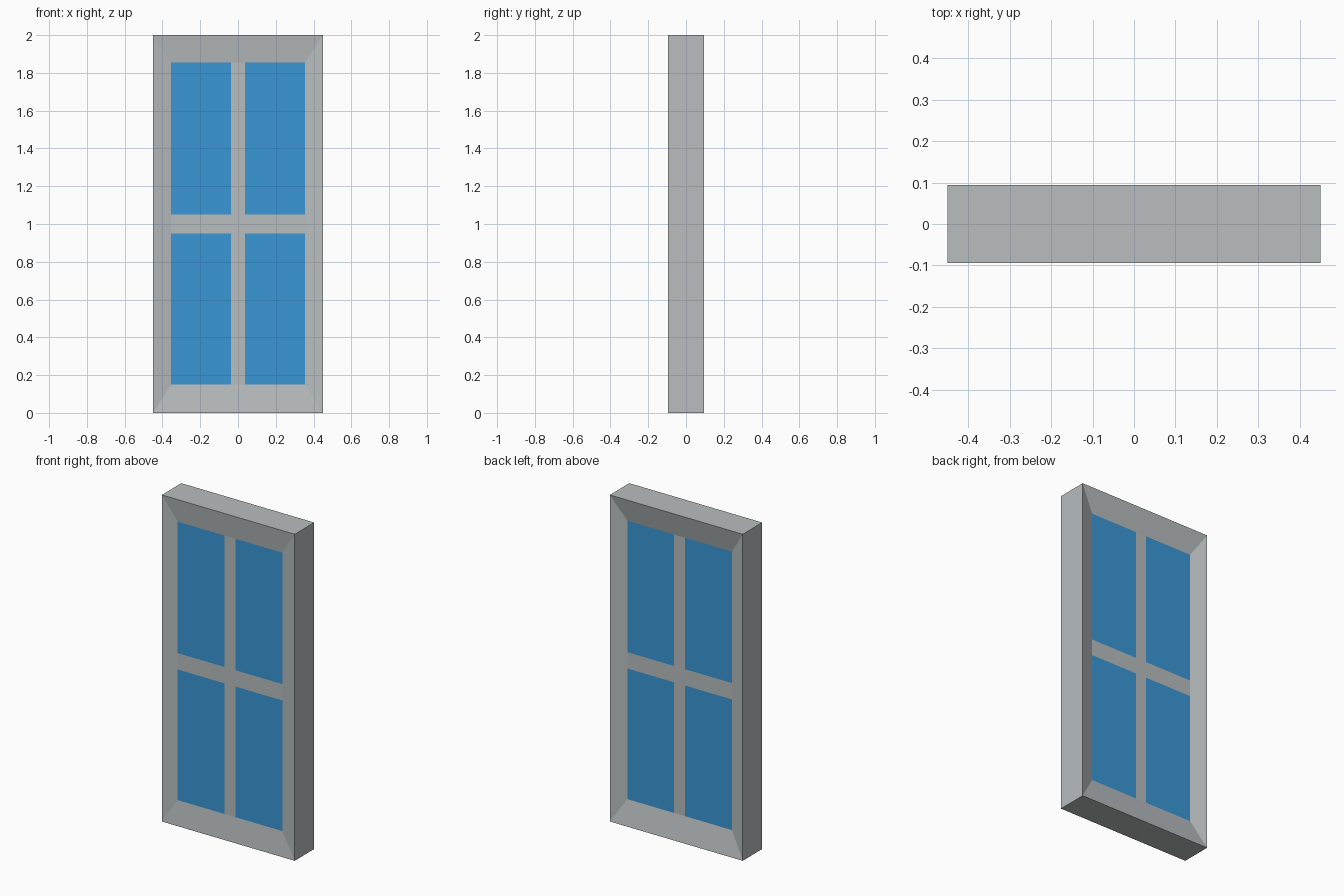
import bpy, bmesh

if "Cube" in bpy.data.objects:
    bpy.data.objects.remove(bpy.data.objects["Cube"])


def material(name, srgb):
    m = bpy.data.materials.new(name)
    lin = [(c / 255 / 12.92) if c < 11 else ((c / 255 + 0.055) / 1.055) ** 2.4 for c in srgb]
    m.diffuse_color = (*lin, 1)
    m.use_nodes = True
    m.node_tree.nodes["Principled BSDF"].inputs["Base Color"].default_value = m.diffuse_color
    return m


grey = material("frame_grey", (184, 189, 191))
blue = material("glass_blue", (58, 151, 214))

Y_FRONT, Y_BACK = -0.094, 0.094      # outer rim
P_FRONT, P_BACK = -0.077, 0.061      # recessed panel
XS = [-0.355, -0.037, 0.037, 0.355]  # pane and bar edges
ZS = [0.15, 0.95, 1.05, 1.855]


def finish(bm, name, mats):
    bmesh.ops.remove_doubles(bm, verts=bm.verts, dist=1e-5)
    mesh = bpy.data.meshes.new(name)
    bm.to_mesh(mesh)
    bm.free()
    for m in mats:
        mesh.materials.append(m)
    ob = bpy.data.objects.new(name, mesh)
    bpy.context.collection.objects.link(ob)
    return ob


def rect(x, z0, z1, y):
    return [(-x, y, z0), (x, y, z0), (x, y, z1), (-x, y, z1)]


# Outer frame: mitred slopes on both faces, joined by flat outer sides
bm = bmesh.new()
loops = [rect(XS[3], ZS[0], ZS[3], P_FRONT), rect(0.45, 0, 2, Y_FRONT),
         rect(0.45, 0, 2, Y_BACK), rect(XS[3], ZS[0], ZS[3], P_BACK)]
loops = [[bm.verts.new(p) for p in lp] for lp in loops]
for a, b in zip(loops, loops[1:]):
    for i in range(4):
        j = (i + 1) % 4
        bm.faces.new((a[j], a[i], b[i], b[j]))
finish(bm, "frame", [grey])

# Glazing: the panes are the corner cells, the bars form the cross between
bm = bmesh.new()
for y, front in ((P_FRONT, True), (P_BACK, False)):
    for i in range(3):
        for k in range(3):
            pts = [(XS[i], y, ZS[k]), (XS[i + 1], y, ZS[k]),
                   (XS[i + 1], y, ZS[k + 1]), (XS[i], y, ZS[k + 1])]
            f = bm.faces.new([bm.verts.new(p) for p in (pts if front else pts[::-1])])
            f.material_index = 1 if i != 1 and k != 1 else 0
finish(bm, "glazing_and_bars", [grey, blue])

# Make the frame's normals point outward
ob = bpy.data.objects["frame"]
bm = bmesh.new()
bm.from_mesh(ob.data)
bm.faces.ensure_lookup_table()
for f in bm.faces:
    f.normal_update()
    c = f.calc_center_median()
    is_side = abs(f.normal.y) < 0.1
    out = (f.normal.x * c.x + f.normal.z * (c.z - 1)) if is_side else f.normal.y * c.y
    if out < 0:
        f.normal_flip()
bm.to_mesh(ob.data)
bm.free()
